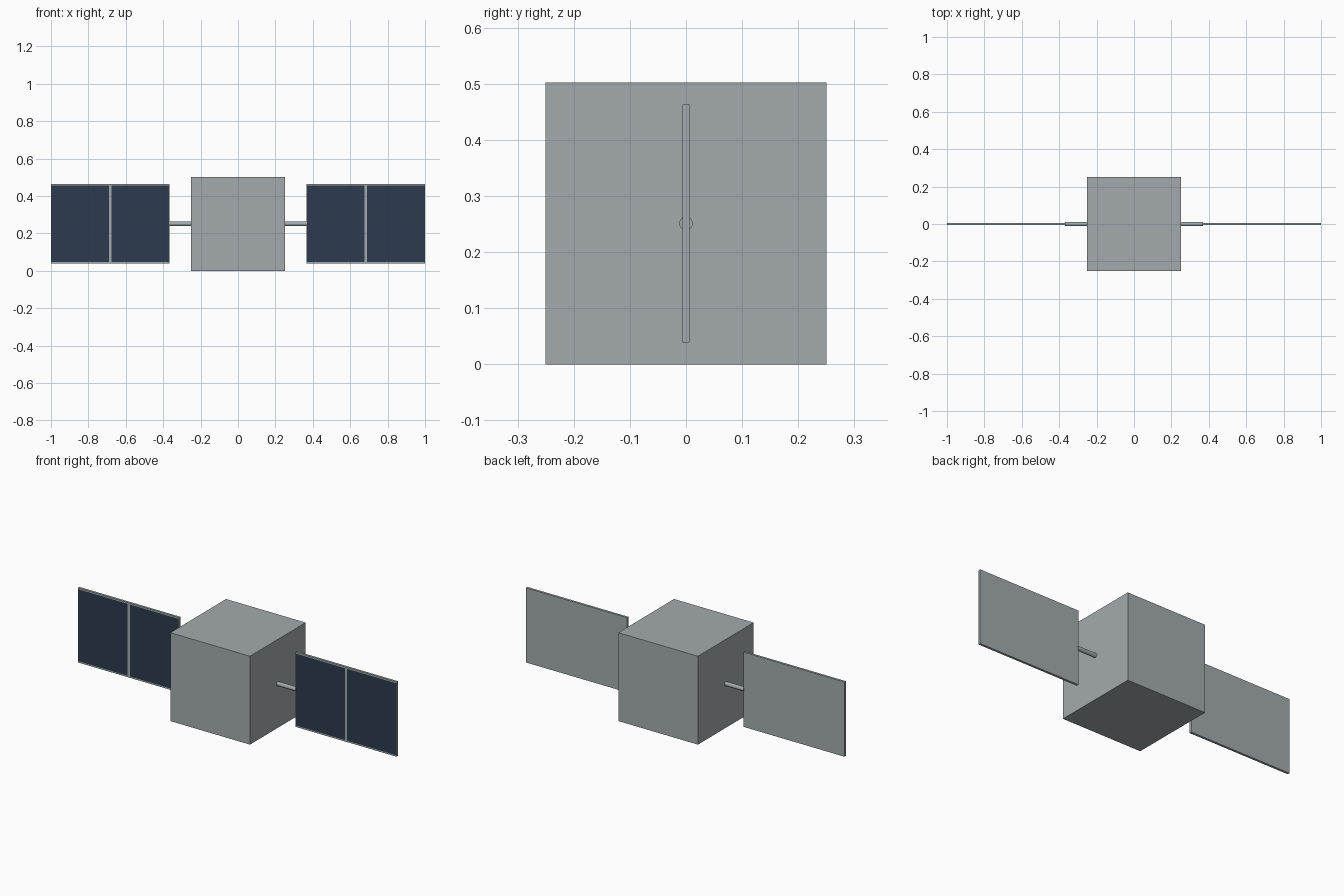
import bpy, bmesh, math
from mathutils import Matrix, Vector

cube = bpy.data.objects.get("Cube")
if cube:
    bpy.data.objects.remove(cube, do_unlink=True)


def material(name, rgb):
    mat = bpy.data.materials.new(name)
    mat.use_nodes = True
    mat.diffuse_color = (*rgb, 1)
    mat.node_tree.nodes["Principled BSDF"].inputs["Base Color"].default_value = (*rgb, 1)
    return mat


GREY = material("light_grey", (0.37, 0.41, 0.42))
NAVY = material("solar_navy", (0.025, 0.042, 0.076))
MID_Z = 0.251


def add_object(name, bm, mats):
    mesh = bpy.data.meshes.new(name)
    bm.to_mesh(mesh)
    bm.free()
    for mat in mats:
        mesh.materials.append(mat)
    obj = bpy.data.objects.new(name, mesh)
    bpy.context.collection.objects.link(obj)
    return obj


def box(size, centre):
    bm = bmesh.new()
    matrix = Matrix.Translation(centre) @ Matrix.Diagonal((*size, 1))
    bmesh.ops.create_cube(bm, size=1, matrix=matrix)
    return bm


# Body
add_object("body", box((0.5, 0.5, 0.502), (0, 0, MID_Z)), [GREY])

# Panel dimensions
INNER, OUTER, HALF_H, THICK = 0.365, 1.0, 0.212, 0.013
SIDE, RAIL, BAR = 0.004, 0.008, 0.007
mid = (INNER + OUTER) / 2


def panel(name, side):
    bm = box((OUTER - INNER, THICK, 2 * HALF_H), (side * mid, 0, MID_Z))
    # Cut the frame lines, then colour the cells on the front
    cuts = [(Vector((side * x, 0, 0)), Vector((1, 0, 0)))
            for x in (INNER + SIDE, mid - BAR, mid + BAR, OUTER - SIDE)]
    cuts += [(Vector((0, 0, MID_Z + s * (HALF_H - RAIL))), Vector((0, 0, 1))) for s in (-1, 1)]
    for co, normal in cuts:
        bmesh.ops.bisect_plane(bm, geom=bm.verts[:] + bm.edges[:] + bm.faces[:],
                               plane_co=co, plane_no=normal)
    bm.normal_update()
    for face in bm.faces:
        c = face.calc_center_median()
        x = abs(c.x)
        in_cell = (INNER + SIDE < x < OUTER - SIDE and abs(x - mid) > BAR
                   and abs(c.z - MID_Z) < HALF_H - RAIL)
        face.material_index = int(face.normal.y < -0.9 and in_cell)
    add_object(name, bm, [GREY, NAVY])


def arm(name, side):
    start, end = 0.24, INNER + 0.003
    bm = bmesh.new()
    matrix = (Matrix.Translation((side * (start + end) / 2, 0, MID_Z))
              @ Matrix.Rotation(math.pi / 2, 4, "Y"))
    bmesh.ops.create_cone(bm, cap_ends=True, segments=16, radius1=0.012,
                          radius2=0.012, depth=end - start, matrix=matrix)
    add_object(name, bm, [GREY])


# Mirrored arms and solar panels
for label, side in (("left", 1), ("right", -1)):
    arm(label + "_arm", side)
    panel(label + "_solar_panel", side)
